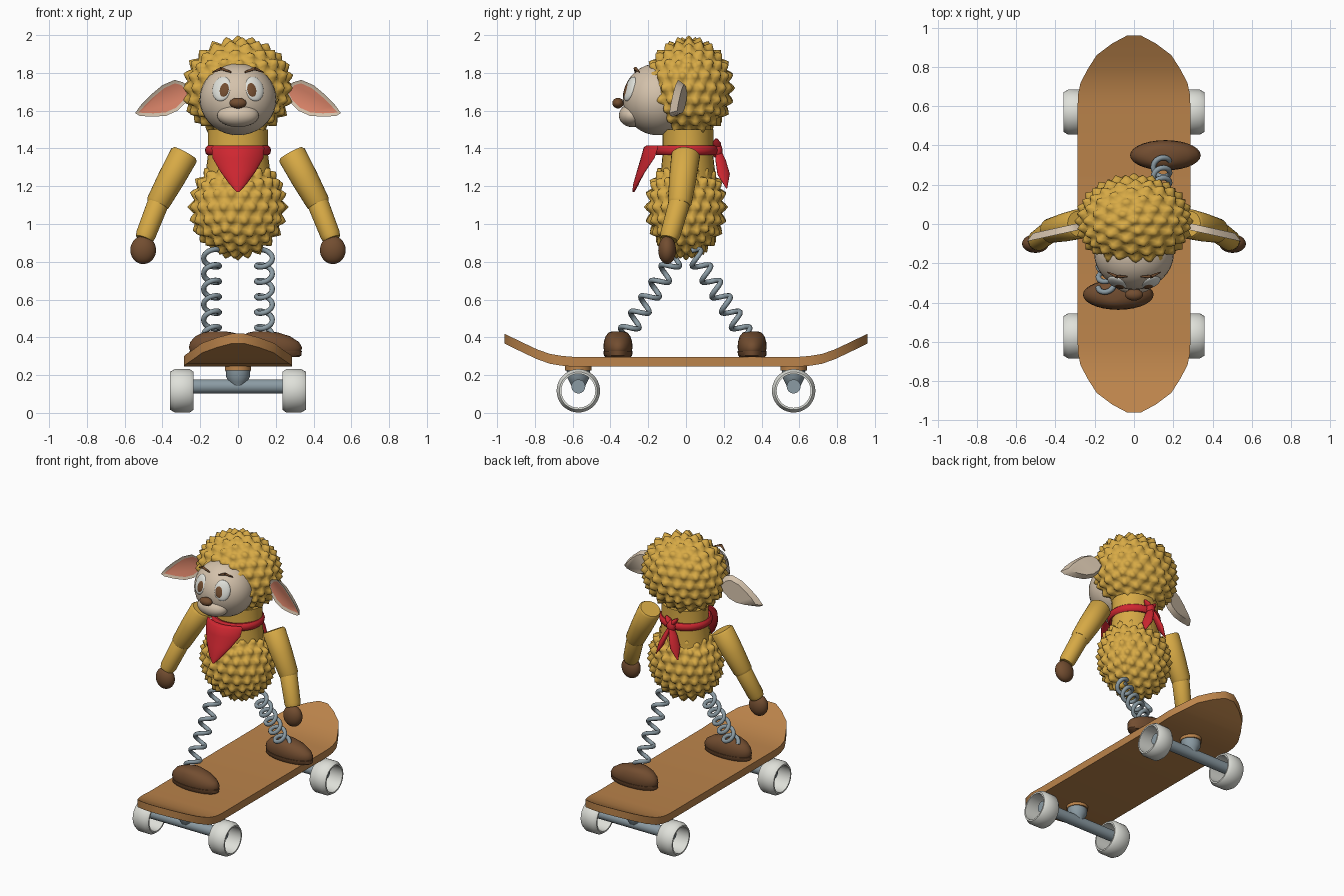
import bpy, bmesh, math
from mathutils import Vector, Matrix, Euler

cube = bpy.data.objects.get("Cube")
if cube:
    bpy.data.objects.remove(cube, do_unlink=True)


def material(name, rgb):
    m = bpy.data.materials.new(name)
    m.use_nodes = True
    m.diffuse_color = (*rgb, 1)
    m.node_tree.nodes["Principled BSDF"].inputs["Base Color"].default_value = (*rgb, 1)
    return m


WOOL = material("golden wool", (0.68, 0.40, 0.06))
WOOD = material("warm wood", (0.50, 0.23, 0.07))
BROWN = material("dark brown", (0.17, 0.075, 0.03))
RED = material("scarf red", (0.62, 0.02, 0.03))
CREAM = material("cream skin", (0.66, 0.54, 0.41))
WHITE = material("off white", (0.74, 0.75, 0.70))
STEEL = material("steel grey", (0.26, 0.33, 0.37))
PINK = material("ear pink", (0.70, 0.23, 0.14))


def finish(name, bm, mats, angle=40):
    bmesh.ops.recalc_face_normals(bm, faces=bm.faces[:])
    me = bpy.data.meshes.new(name)
    bm.to_mesh(me)
    bm.free()
    for m in mats:
        me.materials.append(m)
    for p in me.polygons:
        p.use_smooth = True
    me.set_sharp_from_angle(angle=math.radians(angle))
    ob = bpy.data.objects.new(name, me)
    bpy.context.collection.objects.link(ob)
    return ob


def loft(name, rings, mat, closed=False, angle=40):
    """Skin a list of equal point rings, capped or joined end to start."""
    bm = bmesh.new()
    rows = [[bm.verts.new(p) for p in r] for r in rings]
    n = len(rows[0])
    pairs = list(zip(rows, rows[1:])) + ([(rows[-1], rows[0])] if closed else [])
    for a, b in pairs:
        for i in range(n):
            j = (i + 1) % n
            bm.faces.new((a[i], a[j], b[j], b[i]))
    if not closed:
        bm.faces.new(rows[0])
        bm.faces.new(rows[-1])
    return finish(name, bm, [mat], angle)


def ellipse(center, rx, ry, rot=Matrix.Identity(3), n=28):
    steps = [2 * math.pi * i / n for i in range(n)]
    return [Vector(center) + rot @ Vector((rx * math.cos(a), ry * math.sin(a), 0)) for a in steps]


def stack(name, levels, mat, angle=40):
    """Horizontal elliptical sections: (x, y, z, rx, ry)."""
    return loft(name, [ellipse(l[:3], l[3], l[4]) for l in levels], mat, angle=angle)


def limb(name, start, end, profile, mat, flat=1.0, angle=40):
    """Turned shape between two points: profile of (fraction, radius)."""
    a, b = Vector(start), Vector(end)
    rot = (b - a).to_track_quat('Z', 'Y').to_matrix()
    return loft(name, [ellipse(a.lerp(b, t), r, r * flat, rot) for t, r in profile], mat, angle=angle)


def ball(name, center, radii, mat, rot=(0, 0, 0)):
    bm = bmesh.new()
    bmesh.ops.create_uvsphere(bm, u_segments=32, v_segments=18, radius=1)
    bm.transform(Matrix.Translation(center) @ Euler(rot).to_matrix().to_4x4() @ Matrix.Diagonal((*radii, 1)))
    return finish(name, bm, [mat])


def wool_ball(name, center, radii, height):
    """Fleece: a fine sphere with a rounded peak at each point of a coarse one."""
    coarse = bmesh.new()
    bmesh.ops.create_icosphere(coarse, subdivisions=3, radius=1)
    peaks = [v.co.copy() for v in coarse.verts]
    coarse.free()
    bm = bmesh.new()
    bmesh.ops.create_icosphere(bm, subdivisions=5, radius=1)
    for v in bm.verts:
        d = min((v.co - p).length for p in peaks)
        bump = height * math.cos(min(d / 0.17, 1) * math.pi)
        n = v.co.normalized()
        v.co = Vector(c + r * k for c, r, k in zip(center, radii, n)) + n * bump
    return finish(name, bm, [WOOL], 180)


# Skateboard deck: sections along its length with kicked-up, rounded ends
half = [(0, .287, 0), (.6, .287, 0), (.66, .285, .005), (.72, .272, .015), (.79, .235, .04),
        (.86, .19, .073), (.92, .11, .102), (.96, .035, .122)]
stations = [(-y, w, h) for y, w, h in half[:0:-1]] + half
sections = []
for y, w, h in stations:
    lift = .245 + h
    sections.append([(-w, y, lift), (w, y, lift), (w, y, lift + .052), (-w, y, lift + .052)])
loft("deck", sections, WOOD, angle=30)

# Trucks and hollow wheels
for end, y in (("front", -.57), ("rear", .57)):
    stack(end + "_truck_plate", [(0, y, .225, .07, .07), (0, y, .25, .07, .07)], WOOD)
    stack(end + "_truck_post", [(0, y, .13, .03, .03), (0, y, .165, .048, .048),
                                (0, y, .19, .063, .06), (0, y, .235, .066, .062)], STEEL)
    limb(end + "_axle", (-.3, y, .14), (.3, y, .14), [(0, .037), (1, .037)], STEEL)
    for side, s in (("left", 1), ("right", -1)):
        rot = Matrix.Rotation(math.pi / 2, 3, 'Y')
        profile = [(.235, .09), (.235, .1), (.255, .115), (.335, .115), (.36, .1), (.36, .09)]
        loft(f"{end}_{side}_wheel", [ellipse((s * x, y, .117), r, r, rot, 36) for x, r in profile],
             WHITE, closed=True)


# Spring legs and shoes, one foot forward and one back
def spring(name, start, end, turns=5.5, radius=.042):
    a, b = Vector(start), Vector(end)
    rot = (b - a).to_track_quat('Z', 'Y').to_matrix()
    cu = bpy.data.curves.new(name, 'CURVE')
    cu.dimensions = '3D'
    cu.bevel_depth = .014
    cu.bevel_resolution = 2
    cu.use_fill_caps = True
    sp = cu.splines.new('POLY')
    n = int(turns * 20)
    sp.points.add(n)
    for i, p in enumerate(sp.points):
        q = 2 * math.pi * turns * i / n
        co = a.lerp(b, i / n) + rot @ Vector((radius * math.cos(q), radius * math.sin(q), 0))
        p.co = (*co, 1)
    sp.use_smooth = True
    cu.materials.append(STEEL)
    ob = bpy.data.objects.new(name, cu)
    bpy.context.collection.objects.link(ob)
    bpy.ops.object.select_all(action='DESELECT')
    ob.select_set(True)
    bpy.context.view_layer.objects.active = ob
    bpy.ops.object.convert(target='MESH')


for side, x, y, hip in (("right", -.14, -.36, -.03), ("left", .14, .35, .03)):
    spring(side + "_leg_spring", (x, hip, .86), (x, y * .9, .41))
    cx = -.08 if x < 0 else .16
    stack(side + "_shoe_sole", [(cx, y, .297, .165, .068), (cx, y, .305, .176, .075),
                                (cx, y, .328, .178, .077)], BROWN)
    stack(side + "_shoe", [(cx, y, .328, .174, .073), (cx, y, .345, .18, .077),
                           (cx - .005, y, .375, .168, .075), (cx - .015, y, .405, .132, .066),
                           (cx - .025, y, .425, .08, .05), (cx - .03, y, .432, .04, .03)], BROWN, 60)

# Fleece body, neck and head
wool_ball("body", (0, 0, 1.09), (.25, .205, .265), .018)
stack("neck", [(0, .01, 1.2, .18, .15), (0, .01, 1.36, .16, .135), (0, .01, 1.5, .16, .135)], WOOL)
wool_ball("head", (0, .015, 1.72), (.287, .228, .26), .018)

# Face
ball("face", (0, -.15, 1.66), (.203, .185, .19), CREAM)
ball("muzzle", (0, -.285, 1.575), (.11, .07, .062), CREAM)
ball("nose", (0, -.36, 1.64), (.046, .03, .028), BROWN)
for side, s in (("left", 1), ("right", -1)):
    tilt = (-.33, 0, .4 * s)
    ball(side + "_eye", (.085 * s, -.296, 1.715), (.053, .02, .068), WHITE, tilt)
    ball(side + "_iris", (.077 * s, -.309, 1.712), (.033, .014, .046), BROWN, tilt)
    for part, a, b, r in (("inner", (.035, -.268, 1.803), (.088, -.268, 1.823), (.004, .009)),
                          ("outer", (.088, -.268, 1.823), (.135, -.245, 1.803), (.009, .003))):
        limb(f"{side}_brow_{part}", (a[0] * s, *a[1:]), (b[0] * s, *b[1:]),
             [(0, r[0]), (1, r[1])], BROWN)

    # Ear: leaf outline with an inset pink front
    leaf = [(.25, 1.7), (.29, 1.75), (.335, 1.763), (.4, 1.735), (.46, 1.685), (.51, 1.635),
            (.545, 1.587), (.52, 1.572), (.45, 1.568), (.38, 1.573), (.32, 1.6), (.27, 1.65)]
    bm = bmesh.new()
    front = bm.faces.new([bm.verts.new((x * s, -.03 - (x - .28) * .22, z)) for x, z in leaf])
    solid = bmesh.ops.extrude_face_region(bm, geom=[front])
    back = [v for v in solid["geom"] if isinstance(v, bmesh.types.BMVert)]
    mid = sum((v.co for v in back), Vector()) / len(back)
    for v in back:
        v.co = mid + (v.co - mid) * .8 + Vector((0, .035, 0))
    bm.normal_update()
    rim = [f for f in bm.faces if len(f.verts) > 4]
    front = min(rim, key=lambda f: f.calc_center_median().y)
    bmesh.ops.inset_individual(bm, faces=[front], thickness=.018)
    front.material_index = 1
    for v in front.verts:
        v.co.y += .008
    finish(side + "_ear", bm, [CREAM, PINK], 50)

    # Arms and hands
    elbow, wrist = (.43 * s, -.035, 1.1), (.497 * s, -.09, .92)
    limb(side + "_upper_arm", (.28 * s, 0, 1.375), elbow,
         [(0, .066), (.04, .076), (.5, .072), (.95, .063), (1, .055)], WOOL)
    limb(side + "_forearm", (.415 * s, -.03, 1.13), wrist,
         [(0, .05), (.1, .057), (.9, .053), (1, .045)], WOOL)
    ball(side + "_hand", (.502 * s, -.1, .862), (.068, .047, .074), BROWN)

# Scarf: neck band, front bandana, knot and tails at the back
band = []
for a in [2 * math.pi * i / 40 for i in range(40)]:
    out = Vector((math.cos(a), math.sin(a), 0))
    center = Vector((.155 * out.x, .15 * out.y, 1.39))
    band.append([center + out * .02 * math.cos(q) + Vector((0, 0, .027 * math.sin(q)))
                 for q in [math.pi * k / 5 for k in range(10)]])
loft("scarf_band", band, RED, closed=True)
bandana = stack("bandana", [(0, -.2, 1.415, .13, .01), (0, -.207, 1.405, .14, .017),
                            (0, -.222, 1.35, .135, .017), (0, -.243, 1.28, .095, .017),
                            (0, -.265, 1.21, .045, .015), (0, -.278, 1.17, .008, .006)], RED, 60)
for v in bandana.data.vertices:
    v.co.y += v.co.x ** 2 * 3
ball("scarf_knot", (0, .165, 1.39), (.032, .028, .042), RED)
for side, s in (("left", 1), ("right", -1)):
    limb(side + "_scarf_tail", (0, .17, 1.4), (.085 * s, .215, 1.19),
         [(0, .012), (.3, .03), (.65, .036), (1, .004)], RED, flat=.5, angle=60)
    limb(side + "_scarf_loop", (0, .165, 1.4), (.045 * s, .16, 1.45),
         [(0, .014), (.5, .024), (1, .008)], RED, flat=.7, angle=60)
